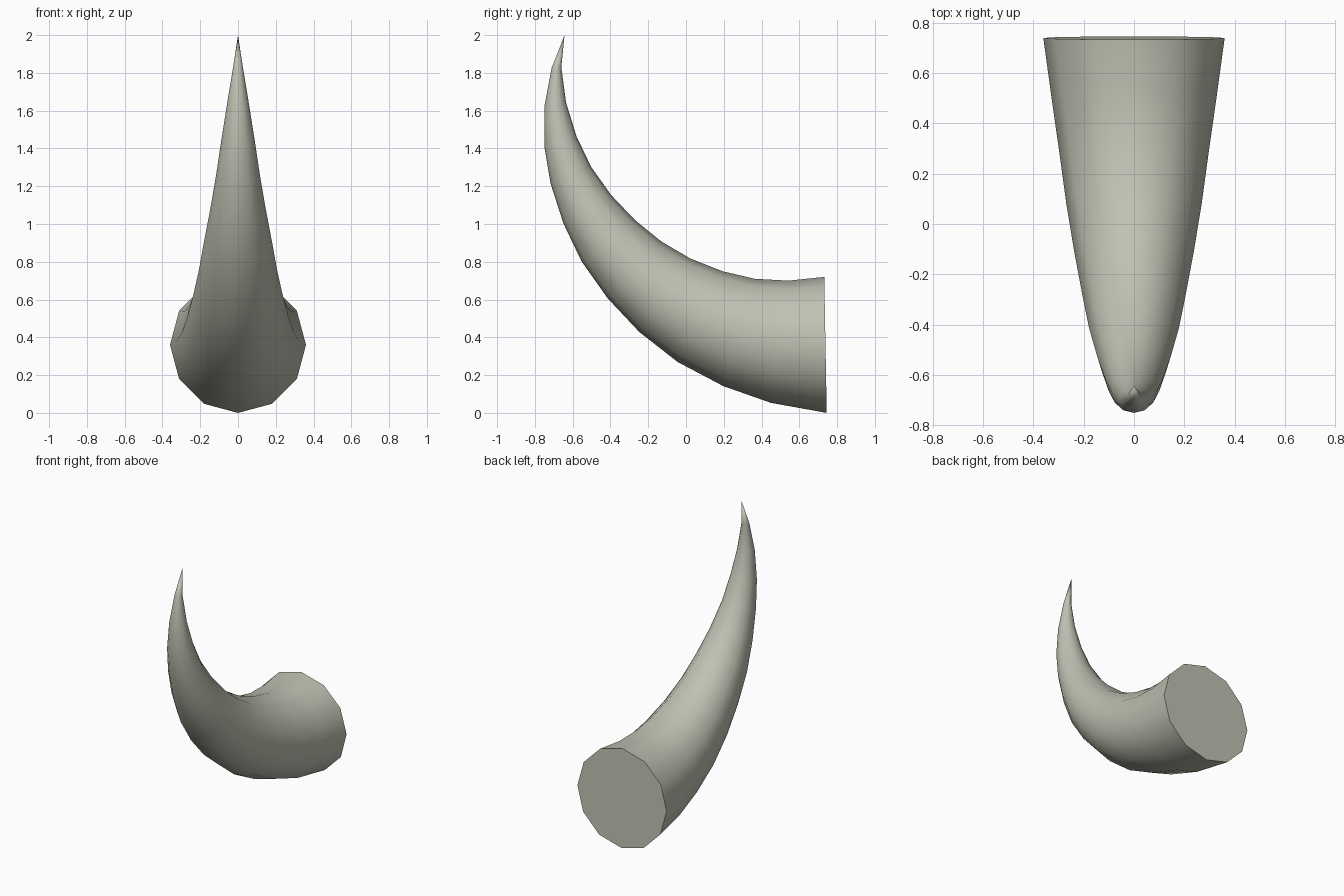
import bpy, bmesh, math
from mathutils import Vector

if "Cube" in bpy.data.objects:
    bpy.data.objects.remove(bpy.data.objects["Cube"])

# Side profile (y, z) of the horn: outer and inner curve, ring by ring
OUTER = [(.745, 0), (.45, .053), (.197, .142), (-.045, .27), (-.247, .428), (-.415, .607),
         (-.553, .802), (-.649, 1.003), (-.717, 1.214), (-.75, 1.41), (-.75, 1.62), (-.712, 1.824)]
INNER = [(.732, .72), (.543, .70), (.364, .71), (.193, .75), (.022, .818), (-.13, .907),
         (-.267, 1.018), (-.396, 1.153), (-.502, 1.302), (-.58, 1.465), (-.635, 1.643), (-.66, 1.83)]
TIP = (0, -.643, 2)
SIDES = 12

bm = bmesh.new()
rings = []
for o, i in zip(OUTER, INNER):
    a, b = Vector((0, *o)), Vector((0, *i))
    mid, arm = (a + b) / 2, (a - b) / 2
    side = Vector((arm.length, 0, 0))
    rings.append([bm.verts.new(mid + arm * math.cos(t) + side * math.sin(t))
                  for t in (2 * math.pi * k / SIDES for k in range(SIDES))])

# Skin between rings, pointed tip, flat base cap
for r, s in zip(rings, rings[1:]):
    for k in range(SIDES):
        n = (k + 1) % SIDES
        bm.faces.new((r[k], r[n], s[n], s[k]))
tip = bm.verts.new(TIP)
for k in range(SIDES):
    bm.faces.new((rings[-1][k], rings[-1][(k + 1) % SIDES], tip))
bm.faces.new(rings[0])
bmesh.ops.recalc_face_normals(bm, faces=bm.faces)

mesh = bpy.data.meshes.new("horn")
bm.to_mesh(mesh)
bm.free()
horn = bpy.data.objects.new("horn", mesh)
bpy.context.collection.objects.link(horn)

# Single warm grey
mat = bpy.data.materials.new("warm grey")
mat.diffuse_color = (.53, .53, .45, 1)
mat.use_nodes = True
mat.node_tree.nodes["Principled BSDF"].inputs["Base Color"].default_value = mat.diffuse_color
mesh.materials.append(mat)

# Smooth skin, sharp base rim
bpy.context.view_layer.objects.active = horn
horn.select_set(True)
bpy.ops.object.shade_smooth_by_angle(angle=math.radians(50))
